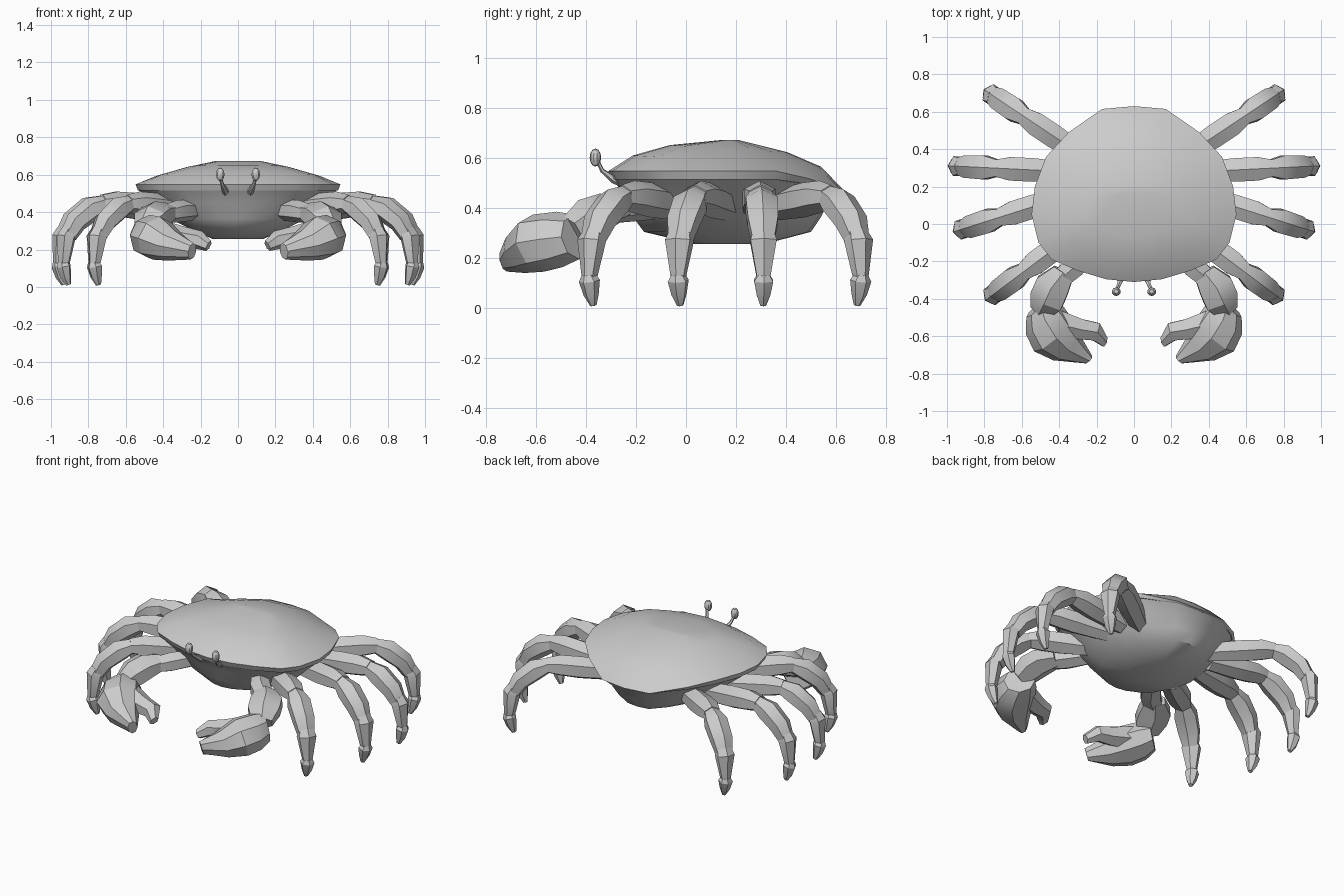
import bpy, bmesh
from math import pi, cos, sin, radians
from mathutils import Vector, Matrix

if "Cube" in bpy.data.objects:
    bpy.data.objects.remove(bpy.data.objects["Cube"])


def finish(bm, name, mirror=False, angle=30):
    bmesh.ops.recalc_face_normals(bm, faces=bm.faces)
    me = bpy.data.meshes.new(name)
    bm.to_mesh(me)
    bm.free()
    me.shade_smooth()
    me.set_sharp_from_angle(angle=radians(angle))
    ob = bpy.data.objects.new(name, me)
    bpy.context.collection.objects.link(ob)
    if mirror:
        ob.modifiers.new("mirror", 'MIRROR').use_mirror_merge = False
    return ob


def skin(bm, rings):
    """Join rings of points into a closed tube."""
    vs = [[bm.verts.new(p) for p in r] for r in rings]
    n = len(vs[0])
    for a, b in zip(vs, vs[1:]):
        for i in range(n):
            j = (i + 1) % n
            bm.faces.new((a[i], a[j], b[j], b[i]))
    bm.faces.new(vs[0])
    bm.faces.new(vs[-1])


def limb(bm, path, sides=6):
    """One segment; path items are (x, y, z, half width, half height)."""
    pts = [Vector(p[:3]) for p in path]
    run = pts[-1] - pts[0]
    side = Vector((-run.y, run.x, 0)).normalized()
    rings = []
    for i, p in enumerate(path):
        t = (pts[min(i + 1, len(pts) - 1)] - pts[max(i - 1, 0)]).normalized()
        up = t.cross(side).normalized()
        ring = []
        for k in range(sides):
            a = pi / 2 + 2 * pi * k / sides
            ring.append(pts[i] + side * cos(a) * p[3] * 1.12 + up * sin(a) * p[4])
        rings.append(ring)
    skin(bm, rings)


# Shell: half outline mirrored, then stacked as scaled rings
half = [(0.17, 0.615), (0.35, 0.49), (0.47, 0.36), (0.53, 0.2), (0.548, 0.05),
        (0.51, -0.10), (0.44, -0.19), (0.3, -0.25), (0.15, -0.295)]
outline = [(0, 0.63)] + half + [(0, -0.31)] + [(-x, y) for x, y in reversed(half)]
CY = 0.18


def ring(sx, sy, z, slope=0.0, drop=0.0):
    out = []
    for x, y in outline:
        yy = CY + (y - CY) * sy
        out.append((x * sx, yy, z + slope * (yy - CY) - drop * max(0, y - 0.40)))
    return out


bm = bmesh.new()
skin(bm, [ring(0.22, 0.06, 0.673), ring(0.5, 0.5, 0.637, -0.06),
          ring(0.8, 0.8, 0.587, -0.06), ring(1, 1, 0.548, 0, 0.33),
          ring(0.975, 0.97, 0.515, 0, 0.2)])
finish(bm, "shell", angle=40)

# Underside bowl
bm = bmesh.new()
skin(bm, [ring(0.97, 0.97, 0.52, 0, 0.22), ring(0.82, 0.87, 0.45, 0, 0.1),
          ring(0.66, 0.80, 0.365), ring(0.45, 0.71, 0.305),
          ring(0.25, 0.3, 0.257)])
finish(bm, "belly", angle=40)

# Walking legs: (distance along the leg, z, half width, half height)
segments = [
    [(-0.05, 0.41, .05, .06), (0.30, 0.432, .065, .07), (0.50, 0.445, .065, .065), (0.63, 0.445, .048, .048)],
    [(0.59, 0.45, .042, .042), (0.73, 0.418, .066, .066), (0.88, 0.348, .062, .06), (0.95, 0.275, .046, .048)],
    [(0.94, 0.30, .042, .045), (0.97, 0.27, .054, .052), (0.995, 0.12, .027, .032)],
    [(1.005, 0.135, .024, .028), (0.995, 0.11, .039, .04), (0.975, 0.055, .028, .03), (0.95, 0.012, .012, .014)],
]
legs = {"front_leg": ((0.29, -0.03), (0.768, -0.388)),
        "front_middle_leg": ((0.36, 0.15), (0.935, -0.032)),
        "rear_middle_leg": ((0.36, 0.28), (0.96, 0.31)),
        "rear_leg": ((0.28, 0.37), (0.774, 0.70))}
for name, (a, b) in legs.items():
    a, b = Vector(a), Vector(b)
    bm = bmesh.new()
    for seg in segments:
        path = []
        for t, z, w, h in seg:
            p = a.lerp(b, t)
            path.append((p.x, p.y, z, w, h))
        limb(bm, path)
    finish(bm, name, True)

# Claw arm: upper part and wrist
bm = bmesh.new()
limb(bm, [(.24, -.12, .41, .05, .055), (.32, -.23, .405, .06, .06), (.39, -.29, .39, .055, .05)])
limb(bm, [(.375, -.255, .40, .06, .05), (.435, -.33, .385, .095, .075),
          (.465, -.40, .36, .095, .08), (.495, -.46, .315, .06, .06)])
finish(bm, "claw_arm", True)

# Claw: palm with fixed finger, and movable finger
bm = bmesh.new()
limb(bm, [(.508, -.437, .285, .082, .09), (.485, -.505, .275, .112, .112),
          (.435, -.59, .26, .12, .118), (.36, -.662, .222, .088, .085),
          (.245, -.725, .19, .026, .045)], 8)
finish(bm, "claw", True)
bm = bmesh.new()
limb(bm, [(.42, -.53, .28, .075, .08), (.29, -.562, .26, .057, .062),
          (.205, -.575, .25, .05, .05), (.157, -.63, .22, .027, .03)])
finish(bm, "claw_finger", True)

# Eyes on curved stalks
bm = bmesh.new()
limb(bm, [(.06, -.22, .49, .022, .022), (.068, -.29, .515, .016, .016),
          (.085, -.335, .55, .009, .009), (.095, -.352, .585, .008, .008)])
finish(bm, "eye_stalk", True)
bm = bmesh.new()
bmesh.ops.create_uvsphere(bm, u_segments=10, v_segments=6, radius=1,
                          matrix=Matrix.Translation((.095, -.362, .602)) @ Matrix.Diagonal((.024, .023, .036, 1)))
finish(bm, "eye", True)
